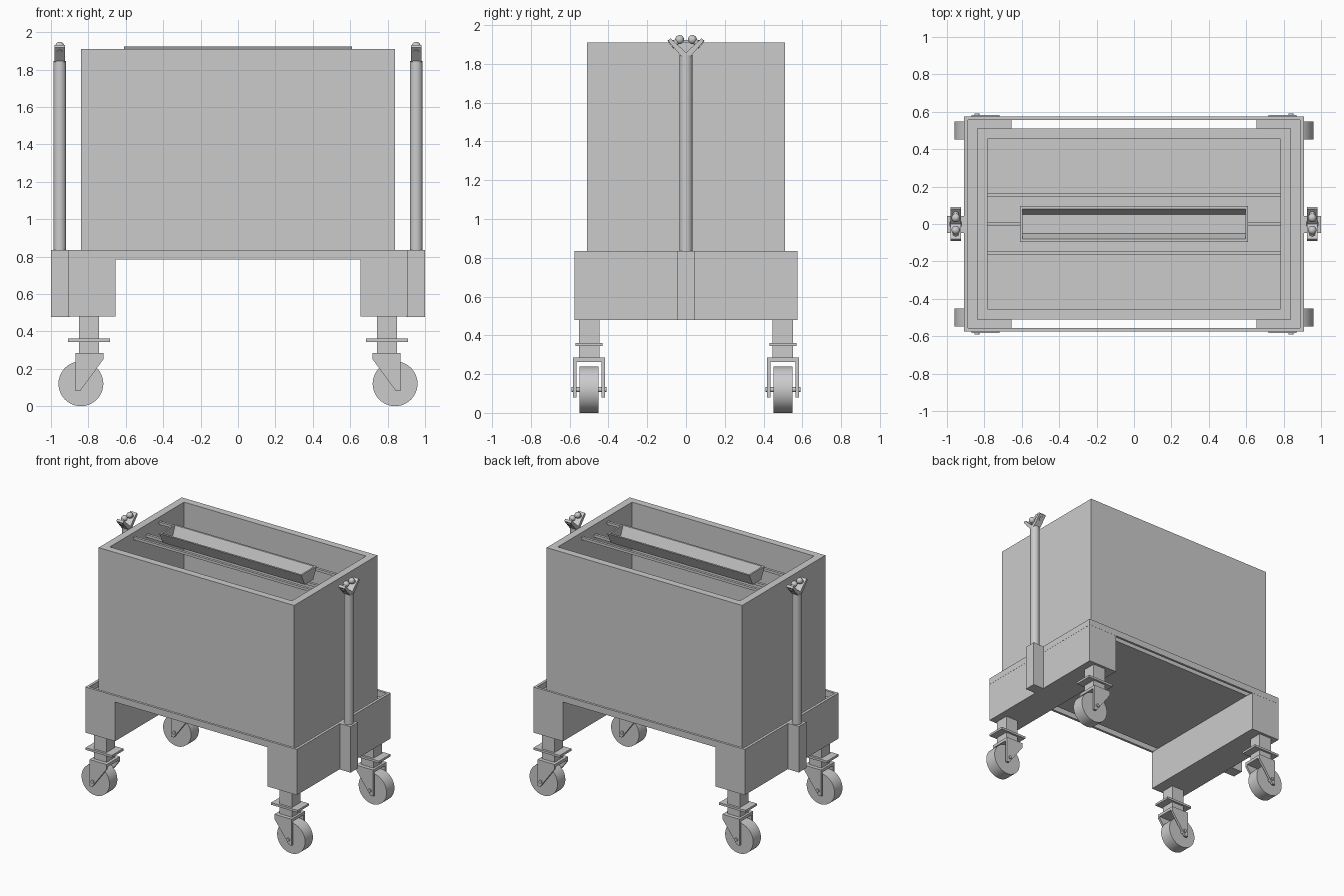
import bpy, bmesh, math
from mathutils import Vector

if "Cube" in bpy.data.objects:
    bpy.data.objects.remove(bpy.data.objects["Cube"])


def mesh_object(name, bm, smooth=False):
    bmesh.ops.recalc_face_normals(bm, faces=bm.faces[:])
    me = bpy.data.meshes.new(name)
    bm.to_mesh(me)
    bm.free()
    ob = bpy.data.objects.new(name, me)
    bpy.context.collection.objects.link(ob)
    if smooth:
        bpy.ops.object.select_all(action='DESELECT')
        ob.select_set(True)
        bpy.context.view_layer.objects.active = ob
        bpy.ops.object.shade_smooth_by_angle(angle=math.radians(35))
    return ob


def box(name, x0, x1, y0, y1, z0, z1):
    bm = bmesh.new()
    bmesh.ops.create_cube(bm, size=1)
    for v in bm.verts:
        v.co = Vector(((x0 + x1) / 2 + v.co.x * (x1 - x0),
                       (y0 + y1) / 2 + v.co.y * (y1 - y0),
                       (z0 + z1) / 2 + v.co.z * (z1 - z0)))
    return mesh_object(name, bm)


def rod(name, a, b, r, seg=32):
    a, b = Vector(a), Vector(b)
    bm = bmesh.new()
    bmesh.ops.create_cone(bm, cap_ends=True, segments=seg, radius1=r, radius2=r, depth=(b - a).length)
    q = Vector((0, 0, 1)).rotation_difference(b - a)
    for v in bm.verts:
        v.co = q @ v.co + (a + b) / 2
    return mesh_object(name, bm, True)


def prism(name, pts, axis, a, b):
    # extrude a 2D profile along x (profile y,z) or y (profile x,z)
    bm = bmesh.new()
    place = (lambda p, t: (t, p[0], p[1])) if axis == 'x' else (lambda p, t: (p[0], t, p[1]))
    lo = [bm.verts.new(place(p, a)) for p in pts]
    hi = [bm.verts.new(place(p, b)) for p in pts]
    bm.faces.new(lo)
    bm.faces.new(hi[::-1])
    n = len(pts)
    for i in range(n):
        bm.faces.new((lo[i], lo[(i + 1) % n], hi[(i + 1) % n], hi[i]))
    return mesh_object(name, bm)


def nested_shell(name, rings, close_bottom=True):
    # stack of rectangles (half x, half y, z) joined in order
    bm = bmesh.new()
    loops = [[bm.verts.new((sx * hx, sy * hy, z)) for sx, sy in ((-1, -1), (1, -1), (1, 1), (-1, 1))]
             for hx, hy, z in rings]
    pairs = list(zip(loops, loops[1:]))
    if not close_bottom:
        pairs.append((loops[-1], loops[0]))
    for p, q in pairs:
        for i in range(4):
            j = (i + 1) % 4
            bm.faces.new((p[i], p[j], q[j], q[i]))
    if close_bottom:
        bm.faces.new(loops[0])
        bm.faces.new(loops[-1])
    return mesh_object(name, bm)


# Open tank
nested_shell("tank", [(.84, .51, .79), (.84, .51, 1.91), (.782, .455, 1.91), (.782, .455, .83)])

# Rim around the base
nested_shell("base_rim", [(.908, .575, .785), (.908, .575, .835), (.887, .556, .835), (.887, .556, .785)], False)

# Trough lamp housing with sloping sides
nested_shell("lamp_trough", [(.61, .052, 1.835), (.61, .095, 1.923), (.597, .08, 1.923), (.597, .05, 1.848)])
for x in (-.23, .235):
    rod("trough_screw", (x, 0, 1.845), (x, 0, 1.851), .009, 12)

# Rails across the tank opening
box("centre_rail", -.785, .785, -.01, .01, 1.815, 1.836)
for s in (-1, 1):
    y = s * .155
    box("side_rail", -.785, .785, y - .01, y + .01, 1.855, 1.875)

for sx in (-1, 1):
    # End box carrying the casters
    xs = sorted((sx * .655, sx * .907))
    box("end_box", *xs, -.574, .574, .48, .79)
    # Pole socket and pole
    xs = sorted((sx * .9, sx * 1.0))
    box("pole_socket", *xs, -.047, .043, .478, .835)
    xc = sx * .953
    rod("pole", (xc, 0, .83), (xc, 0, 1.845), .034)
    # V bracket with ball knobs
    prism("v_bracket", [(-.025, 1.84), (.025, 1.84), (.092, 1.918), (.08, 1.932), (0, 1.858),
                        (-.08, 1.932), (-.092, 1.918)], 'x', xc - .028, xc + .028)
    for sy in (-1, 1):
        rod("knob_stem", (xc, sy * .075, 1.89), (xc, sy * .036, 1.924), .016, 20)
        bm = bmesh.new()
        bmesh.ops.create_uvsphere(bm, u_segments=20, v_segments=12, radius=.023)
        bmesh.ops.translate(bm, vec=(xc, sy * .033, 1.925), verts=bm.verts)
        mesh_object("knob_ball", bm, True)

    # Casters
    for sy in (-1, 1):
        y = sy * .5
        px = sx * .797
        box("caster_post", px - .054, px + .054, y - .053, y + .053, .28, .485)
        box("caster_plate", px - .113, px + .113, y - .07, y + .07, .344, .361)
        fx = sorted((sx * .72, sx * .868))
        box("fork_top", *fx, y - .064, y + .064, .262, .285)
        fork = [(sx * .72, .285), (sx * .868, .285), (sx * .868, .08), (sx * .845, .08), (sx * .72, .25)]
        for s in (-1, 1):
            a, b = sorted((y + s * .064, y + s * .082))
            prism("fork_arm", fork, 'y', a, b)
        wx = sx * .84
        rod("axle", (wx, y - .09, .12), (wx, y + .09, .12), .013, 16)
        rod("wheel", (wx, y - .048, .12), (wx, y + .048, .12), .12, 48)
